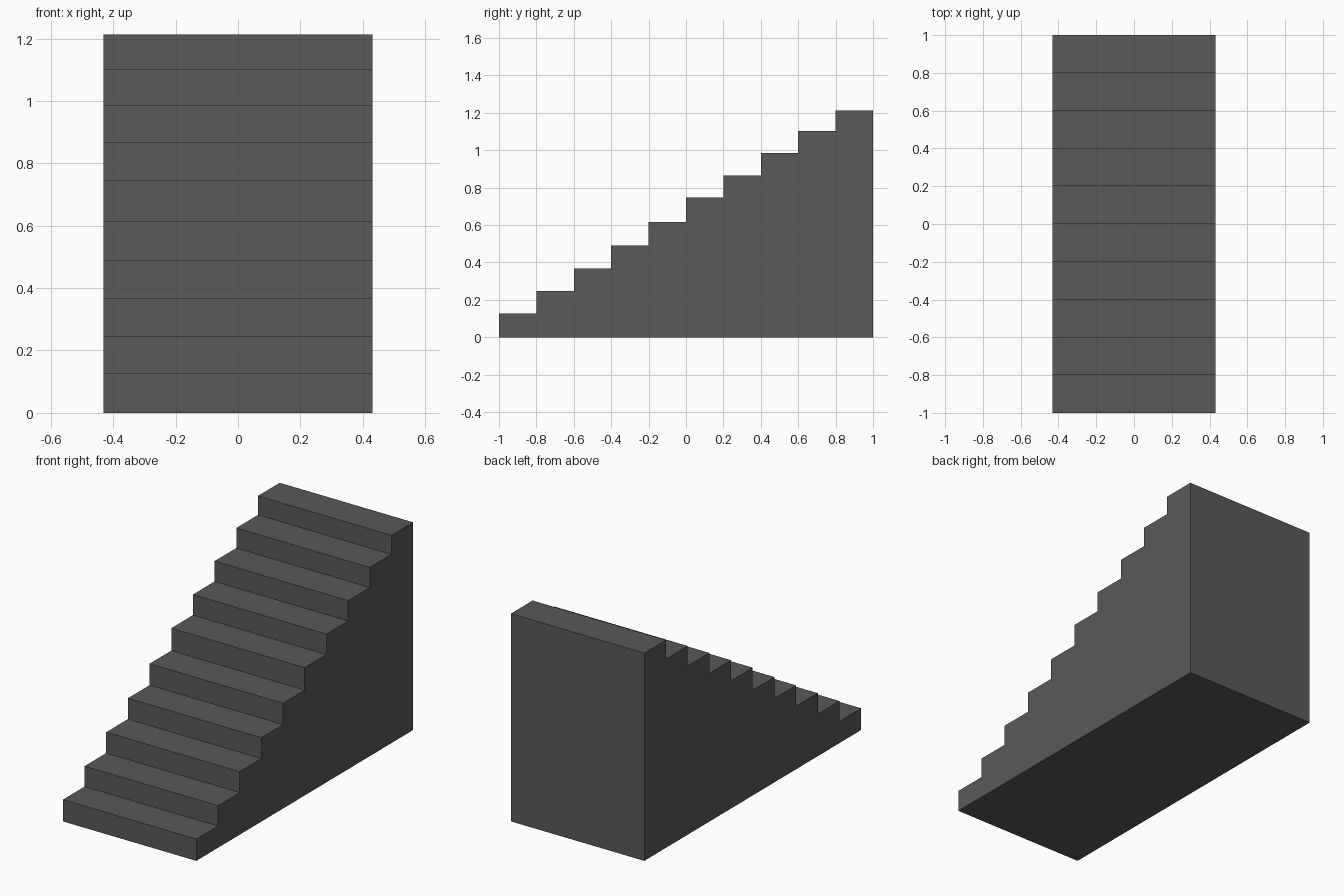
import bpy, bmesh

if "Cube" in bpy.data.objects:
    bpy.data.objects.remove(bpy.data.objects["Cube"])

# Stair measurements
HALF_W = 0.431
DEPTH = 0.2
TOPS = [0.127, 0.246, 0.368, 0.49, 0.615, 0.746, 0.866, 0.985, 1.102, 1.213]

# Stepped side profile in the y-z plane
profile = [(1.0, 0.0), (-1.0, 0.0)]
for i, z in enumerate(TOPS):
    y = -1.0 + i * DEPTH
    profile += [(y, z), (y + DEPTH, z)]

# Extrude the profile across the width
bm = bmesh.new()
side = bm.faces.new([bm.verts.new((-HALF_W, y, z)) for y, z in profile])
ext = bmesh.ops.extrude_face_region(bm, geom=[side], use_keep_orig=True)
verts = [v for v in ext["geom"] if isinstance(v, bmesh.types.BMVert)]
bmesh.ops.translate(bm, verts=verts, vec=(2 * HALF_W, 0, 0))
bmesh.ops.recalc_face_normals(bm, faces=bm.faces)

mesh = bpy.data.meshes.new("staircase")
bm.to_mesh(mesh)
bm.free()

# Single dark grey colour
mat = bpy.data.materials.new("dark grey")
mat.diffuse_color = (0.1, 0.1, 0.1, 1)
mat.use_nodes = True
mat.node_tree.nodes["Principled BSDF"].inputs["Base Color"].default_value = mat.diffuse_color
mesh.materials.append(mat)

staircase = bpy.data.objects.new("staircase", mesh)
bpy.context.collection.objects.link(staircase)
